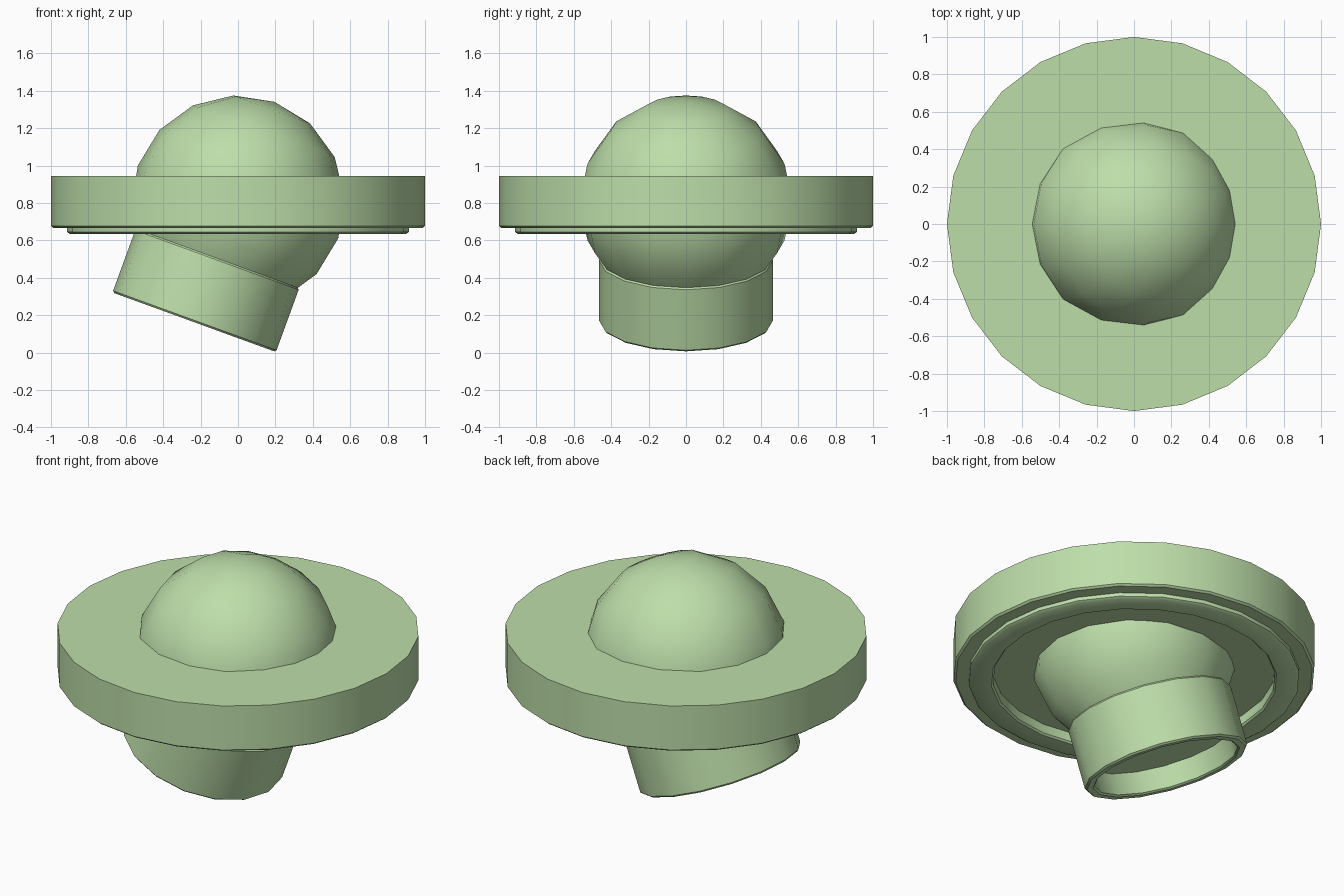
import bpy, bmesh
from math import sin, cos, pi, radians

if "Cube" in bpy.data.objects:
    bpy.data.objects.remove(bpy.data.objects["Cube"])

green = bpy.data.materials.new("pale_green")
green.diffuse_color = (0.51, 0.73, 0.40, 1)
green.use_nodes = True
green.node_tree.nodes["Principled BSDF"].inputs["Base Color"].default_value = green.diffuse_color


def lathe(name, profile, sides, location=(0, 0, 0), tilt=0, angle=35):
    """Spin an (r, z) profile; going outward then up gives outward normals."""
    bm = bmesh.new()
    rings = []
    for r, z in profile:
        if r < 1e-5:
            rings.append([bm.verts.new((0, 0, z))] * sides)
        else:
            rings.append([bm.verts.new((r * cos(2 * pi * j / sides),
                                        r * sin(2 * pi * j / sides), z))
                          for j in range(sides)])
    for a, b in zip(rings, rings[1:]):
        for j in range(sides):
            k = (j + 1) % sides
            corners = []
            for v in (a[j], a[k], b[k], b[j]):
                if v not in corners:
                    corners.append(v)
            bm.faces.new(corners)
    mesh = bpy.data.meshes.new(name)
    bm.to_mesh(mesh)
    bm.free()
    mesh.materials.append(green)
    ob = bpy.data.objects.new(name, mesh)
    bpy.context.collection.objects.link(ob)
    ob.location = location
    ob.rotation_euler = (0, radians(tilt), 0)
    bpy.ops.object.select_all(action='DESELECT')
    ob.select_set(True)
    bpy.context.view_layer.objects.active = ob
    bpy.ops.object.shade_smooth_by_angle(angle=radians(angle))
    return ob


# Round mounting plate with a stepped lip underneath
lathe("mounting_plate", [(0.78, 0.70), (0.78, 0.645), (0.79, 0.635), (0.90, 0.635),
                         (0.915, 0.645), (0.915, 0.667), (0.988, 0.667), (1, 0.677),
                         (1, 0.945), (0, 0.945)], 24)

# Recessed panel inside the lip
lathe("recessed_panel", [(0.78, 0.70), (0, 0.70)], 24)

# Tilted ball, its lower end open inside the collar
R, C, TILT = 0.57, (0, 0, 0.805), 20
ball = [(R * cos(a), R * sin(a)) for a in (radians(-45 + 22.5 * i) for i in range(7))]
lathe("ball", ball, 16, C, TILT, 50)

# Tilted collar below the ball, with bevelled rims
lathe("collar", [(0.41, -0.55), (0.41, -0.675), (0.42, -0.684), (0.455, -0.684),
                 (0.465, -0.674), (0.465, -0.33), (0.455, -0.318), (0.41, -0.318)],
      16, C, TILT)

# Panel closing the collar opening
lathe("collar_panel", [(0.41, -0.55), (0, -0.55)], 16, C, TILT)
